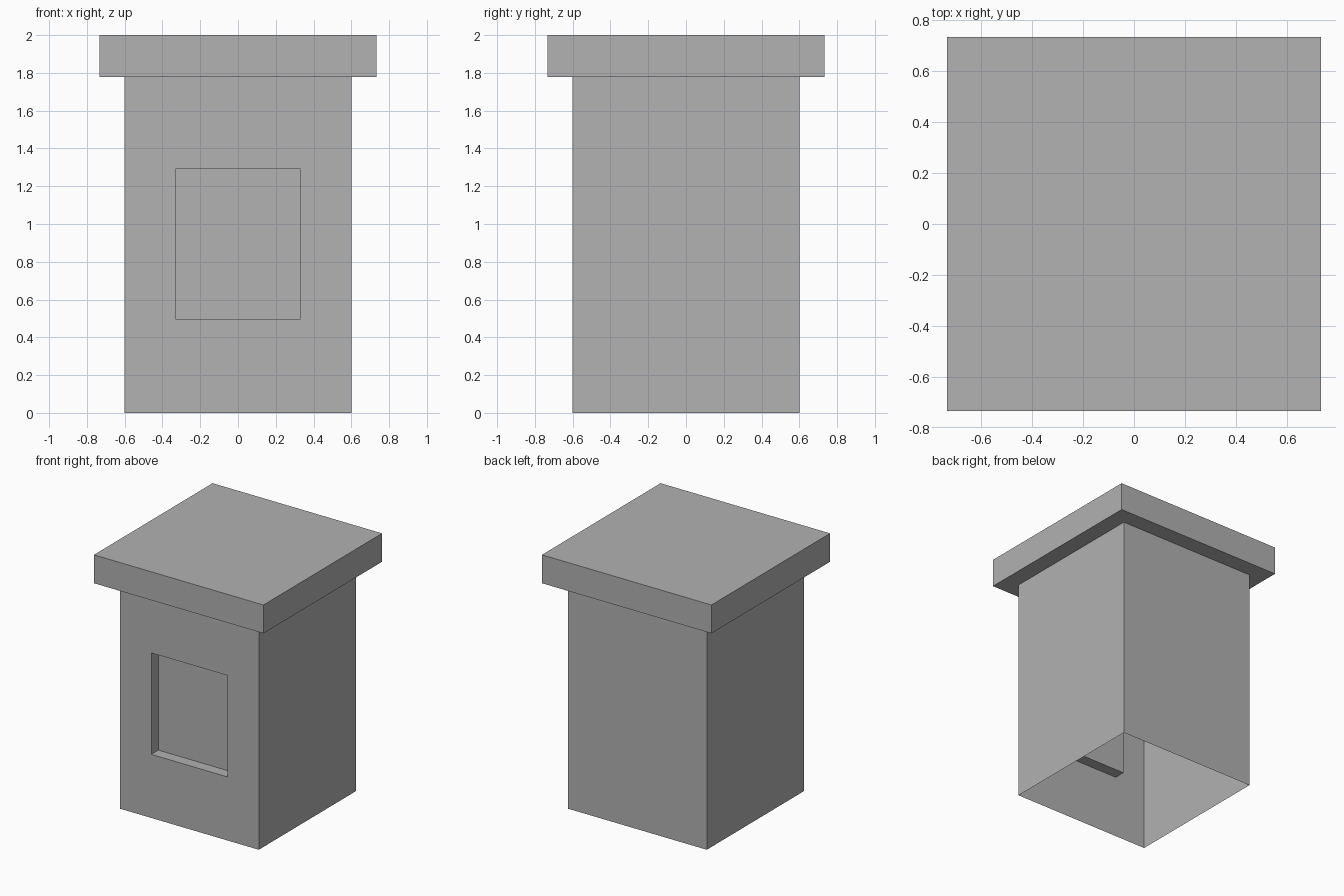
import bpy
import bmesh
from mathutils import Vector

default = bpy.data.objects.get("Cube")
if default:
    bpy.data.objects.remove(default, do_unlink=True)

# Single plain grey
GREY = (0.445, 0.445, 0.445, 1.0)
grey = bpy.data.materials.new("plain_grey")
grey.use_nodes = True
grey.diffuse_color = GREY
grey.node_tree.nodes["Principled BSDF"].inputs["Base Color"].default_value = GREY

WALL = 0.6           # half width of the walls
ROOF = 0.733         # half width of the roof
EAVES, TOP = 1.778, 2.0
NICHE = 0.33         # half width of the niche
NICHE_LOW, NICHE_HIGH, NICHE_DEPTH = 0.497, 1.29, 0.087


def add_box(bm, half, low, high):
    """Box centred on the z axis between two heights."""
    bmesh.ops.create_cube(bm, size=2)
    for v in bm.verts:
        v.co = Vector((v.co.x * half, v.co.y * half, high if v.co.z > 0 else low))


def finish(bm, name):
    mesh = bpy.data.meshes.new(name)
    bm.to_mesh(mesh)
    bm.free()
    mesh.materials.append(grey)
    obj = bpy.data.objects.new(name, mesh)
    bpy.context.collection.objects.link(obj)
    return obj


# Walls: a thin shell, open below and covered by the roof above
bm = bmesh.new()
add_box(bm, WALL, 0, EAVES)
ends = [f for f in bm.faces if abs(f.normal.z) > 0.5]
bmesh.ops.delete(bm, geom=ends, context='FACES_ONLY')

# Niche: inset the front wall, fit the opening, push it inwards
front = min(bm.faces, key=lambda f: f.calc_center_median().y)
bmesh.ops.inset_individual(bm, faces=[front], thickness=0.2)
middle = front.calc_center_median().z
for v in front.verts:
    v.co.x = NICHE if v.co.x > 0 else -NICHE
    v.co.z = NICHE_HIGH if v.co.z > middle else NICHE_LOW
bmesh.ops.inset_individual(bm, faces=[front], thickness=0.0, depth=0.0)
bmesh.ops.translate(bm, verts=front.verts, vec=(0, NICHE_DEPTH, 0))
finish(bm, "walls")

# Roof: overhanging flat slab
bm = bmesh.new()
add_box(bm, ROOF, EAVES, TOP)
finish(bm, "roof_slab")
